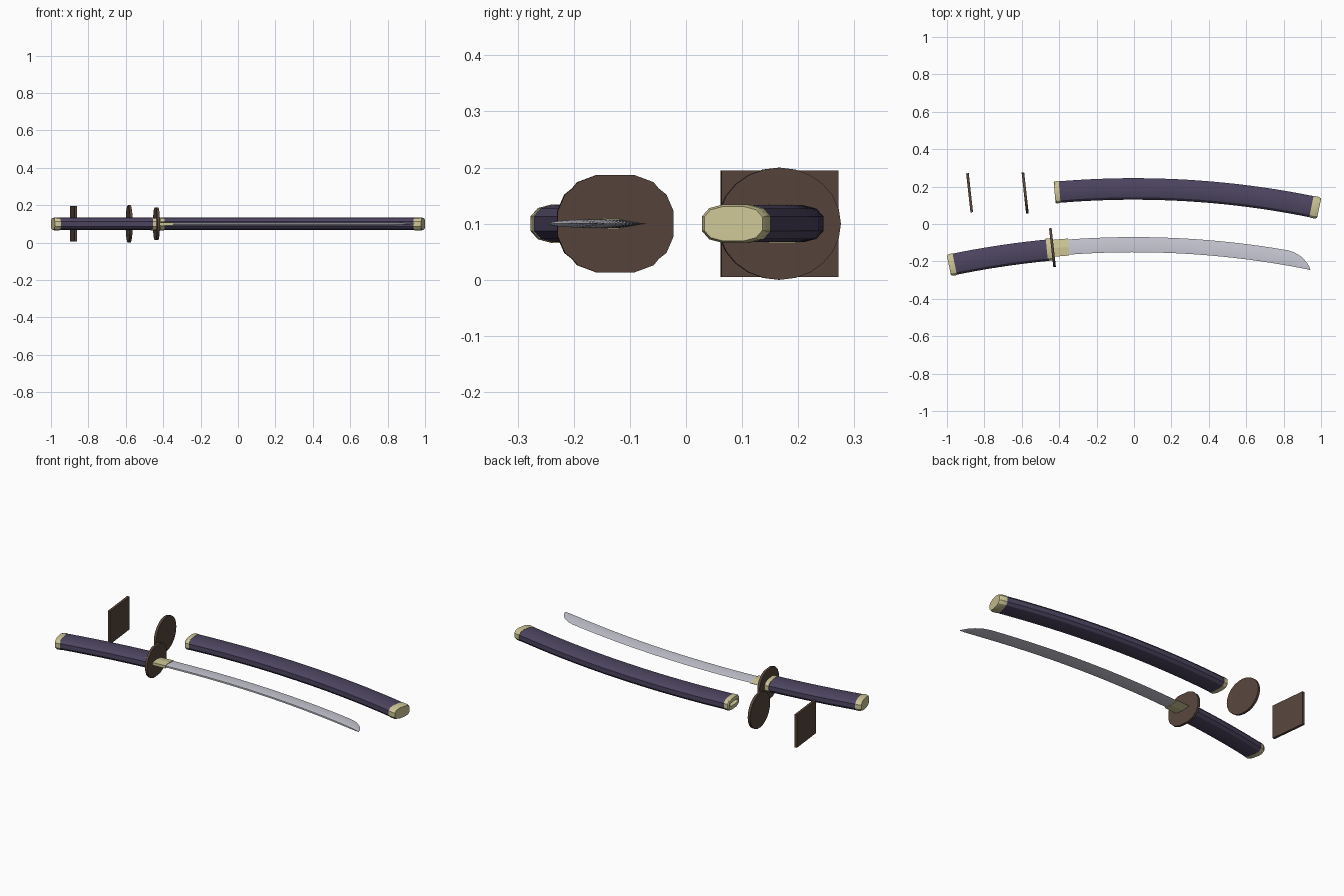
import bpy, bmesh, math
from mathutils import Matrix

if "Cube" in bpy.data.objects:
    bpy.data.objects.remove(bpy.data.objects["Cube"])

R, ZC = 4.8, 0.1          # curve radius of the sword, mid height


def material(name, rgb):
    m = bpy.data.materials.new(name)
    m.diffuse_color = (*rgb, 1)
    m.use_nodes = True
    m.node_tree.nodes["Principled BSDF"].inputs["Base Color"].default_value = m.diffuse_color
    return m


WRAP = material("dark_purple", (0.075, 0.06, 0.12))
BRASS = material("pale_brass", (0.62, 0.57, 0.31))
IRON = material("brown_iron", (0.095, 0.06, 0.045))
STEEL = material("steel", (0.58, 0.58, 0.66))


def make(name, rings, mat, smooth=True):
    """Skin a list of rings and close both ends."""
    bm = bmesh.new()
    loops = [[bm.verts.new(p) for p in ring] for ring in rings]
    n = len(loops[0])
    for a, b in zip(loops, loops[1:]):
        for i in range(n):
            j = (i + 1) % n
            bm.faces.new((a[i], a[j], b[j], b[i]))
    bm.faces.new(loops[0])
    bm.faces.new(loops[-1])
    bmesh.ops.recalc_face_normals(bm, faces=bm.faces)
    me = bpy.data.meshes.new(name)
    bm.to_mesh(me)
    bm.free()
    me.materials.append(mat)
    ob = bpy.data.objects.new(name, me)
    bpy.context.collection.objects.link(ob)
    if smooth:
        bpy.ops.object.select_all(action='DESELECT')
        ob.select_set(True)
        bpy.context.view_layer.objects.active = ob
        bpy.ops.object.shade_smooth_by_angle(angle=math.radians(30))
    return ob


def bend(s, profile, y0):
    """Place a (u, z) profile across the arc at arc length s."""
    a = s / R
    return [((R + u) * math.sin(a), y0 - R + (R + u) * math.cos(a), ZC + z)
            for u, z in profile]


def mirror4(quarter):
    """Mirror a quarter outline into a full closed one."""
    half = quarter + [(-u, z) for u, z in reversed(quarter)]
    return half + [(u, -z) for u, z in reversed(half)]


OVAL = mirror4([(0.0575, 0.013), (0.045, 0.027), (0.022, 0.033)])


def oval(k, kz=None):
    kz = k if kz is None else kz
    return [(u * k, z * kz) for u, z in OVAL]


def tube(name, stations, y0, mat):
    make(name, [bend(s, oval(*k), y0) for s, *k in stations], mat)


def span(a, b, n):
    return [(a + (b - a) * i / n, 1.0) for i in range(n + 1)]


# Scabbard: body, end cap and mouth with blade slot
YS, YH, YB = 0.1875, -0.118, -0.11
tube("scabbard_body", span(-0.40, 0.96, 20), YS, WRAP)
tube("scabbard_end_cap", [(0.955, 1.03), (0.985, 1.03), (0.997, 0.92)], YS, BRASS)
tube("scabbard_mouth", [(-0.375, 0.75, 0.3), (-0.425, 0.75, 0.3),
                        (-0.425, 0.95), (-0.42, 1.03), (-0.398, 1.03)], YS, BRASS)

# Handle: grip, pommel and collar
tube("handle_grip", span(-0.97, -0.46, 9), YH, WRAP)
tube("handle_pommel", [(-0.997, 0.92), (-0.985, 1.03), (-0.965, 1.03)], YH, BRASS)
tube("handle_collar", [(-0.467, 1.04), (-0.435, 1.04)], YH + 0.003, BRASS)


# Blade: cutting edge on the outer curve, ridge and flat spine
def blade_profile(edge, t):
    ridge = -0.04 + (edge + 0.04) * 0.4
    return [(edge, 0), (ridge, t), (-0.041, t * 0.6), (-0.041, -t * 0.6), (ridge, -t)]


stations = [(-0.43 + 1.25 * i / 18, 0.04, 0.0075) for i in range(19)]
stations += [(0.86, 0.034, 0.007), (0.90, 0.017, 0.006), (0.93, -0.005, 0.005),
             (0.948, -0.024, 0.003), (0.957, -0.0405, 0.0008)]
make("blade", [bend(s, blade_profile(e, t), YB) for s, e, t in stations], STEEL)

# Blade collar in front of the guard
habaki = [(0.045, 0.001), (0.0, 0.0095), (-0.046, 0.008),
          (-0.046, -0.008), (0.0, -0.0095), (0.045, -0.001)]
make("blade_collar", [bend(s, habaki, YB) for s in (-0.43, -0.39, -0.35)], BRASS, False)


# Guards: one fitted, two spare, all turned slightly
def guard(name, outline, x, y):
    t = 0.007
    ob = make(name, [[(s, u, z) for u, z in outline] for s in (-t, t)], IRON)
    ob.data.transform(Matrix.Translation((x, y, ZC)) @ Matrix.Rotation(0.11, 4, 'Z'))


guard("lobed_guard", mirror4([(0.104, 0.022), (0.091, 0.052), (0.077, 0.063),
                              (0.068, 0.074), (0.033, 0.087)]), -0.436, -0.126)
guard("round_guard", [(0.11 * math.cos(math.tau * i / 24), 0.1 * math.sin(math.tau * i / 24))
                      for i in range(24)], -0.582, 0.166)
guard("square_guard", mirror4([(0.105, 0.095)]), -0.879, 0.167)
